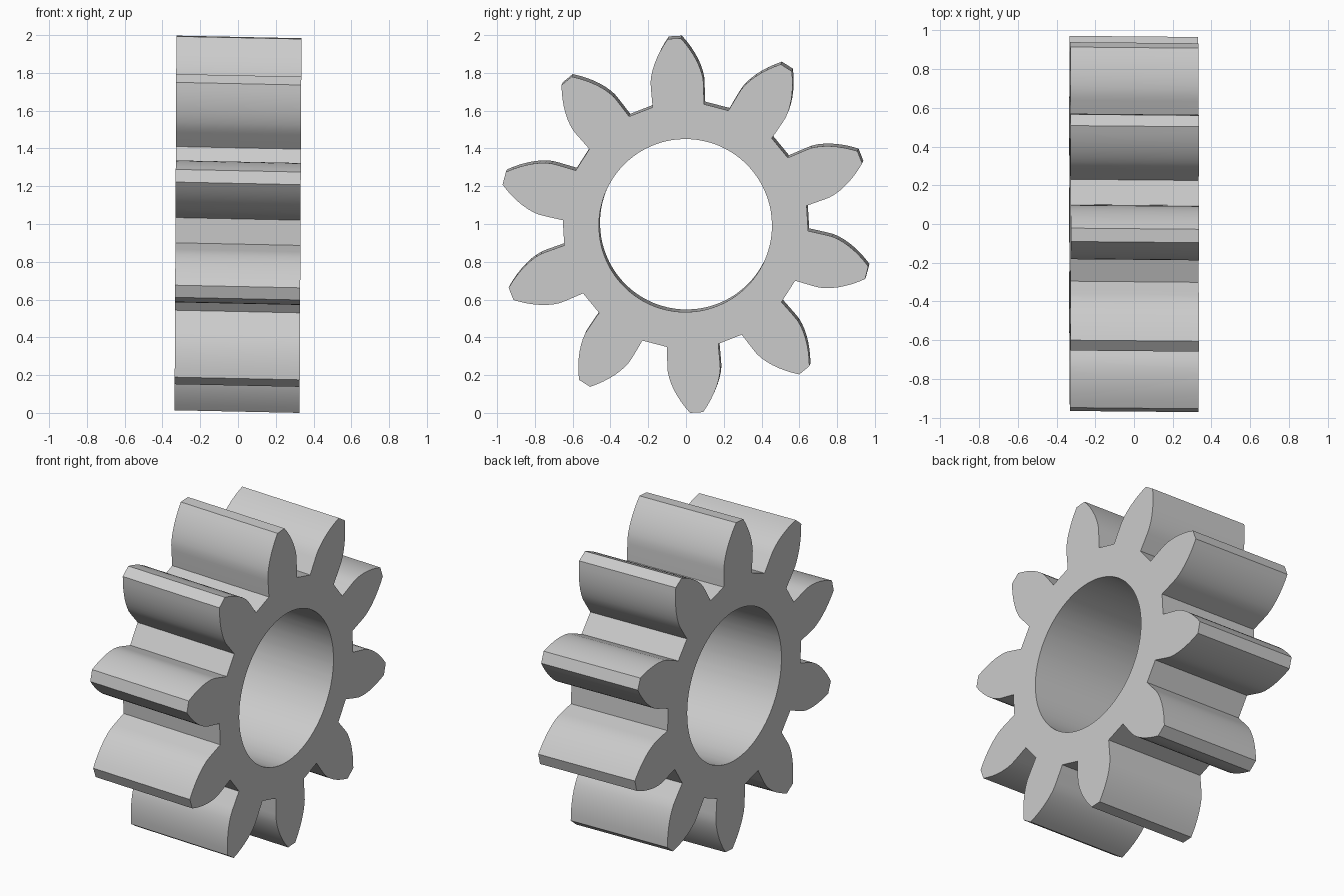
import bpy, bmesh, math
from mathutils import Vector, Matrix

if "Cube" in bpy.data.objects:
    bpy.data.objects.remove(bpy.data.objects["Cube"])

TEETH = 10
TIP_R, PITCH_R, ROOT_R, BORE_R = 0.992, 0.8275, 0.65, 0.458
PRESSURE = math.radians(25)
BASE_R = PITCH_R * math.cos(PRESSURE)
HALF_X = 0.331
START = math.radians(93.4)      # direction of the top tooth


def involute(a):
    return math.tan(a) - a


def half_angle(r):
    # half of the tooth's angular width at radius r
    return math.pi / (2 * TEETH) + involute(PRESSURE) - involute(math.acos(min(1, BASE_R / r)))


def polar(r, a):
    return Vector((r * math.cos(a), r * math.sin(a)))


# One flank, root to tip, as (radius, half angle)
STEPS = 8
flank = [(ROOT_R, math.radians(12.1))]
for i in range(STEPS + 1):
    r = BASE_R + (TIP_R - BASE_R) * i / STEPS
    flank.append((r, half_angle(r)))

# Full outline: right flank, left flank, then the flat root
outline = []
pitch = 2 * math.pi / TEETH
for t in range(TEETH):
    c = START + t * pitch
    outline += [polar(r, c - a) for r, a in flank]
    outline += [polar(r, c + a) for r, a in reversed(flank)]
    end, nxt = outline[-1], polar(ROOT_R, c + pitch - flank[0][1])
    outline += [end.lerp(nxt, k / 3) for k in (1, 2)]
bore = [p.normalized() * BORE_R for p in outline]

# Gear body: toothed rim, bore wall and two flat faces
bm = bmesh.new()


def ring(points, x):
    return [bm.verts.new((x, p.x, p.y)) for p in points]


def bridge(a, b, smooth):
    n = len(a)
    for i in range(n):
        j = (i + 1) % n
        bm.faces.new((a[i], a[j], b[j], b[i])).smooth = smooth


loops = [ring(outline, -HALF_X), ring(outline, HALF_X), ring(bore, HALF_X), ring(bore, -HALF_X)]
for i in range(4):
    bridge(loops[i], loops[(i + 1) % 4], i % 2 == 0)
bmesh.ops.recalc_face_normals(bm, faces=bm.faces[:])

# Slight lean of the axis, then stand on the ground plane
lean = Matrix(((1, 0, 0.005), (-0.009, 1, 0), (-0.021, 0, 1)))
for v in bm.verts:
    v.co = lean @ v.co
low = min(v.co.z for v in bm.verts)
bmesh.ops.translate(bm, verts=bm.verts[:], vec=(0, 0, -low))

mesh = bpy.data.meshes.new("gear_wheel")
bm.to_mesh(mesh)
bm.free()
gear = bpy.data.objects.new("gear_wheel", mesh)
bpy.context.collection.objects.link(gear)
bpy.context.view_layer.objects.active = gear
gear.select_set(True)
bpy.ops.object.shade_smooth_by_angle(angle=math.radians(25))
